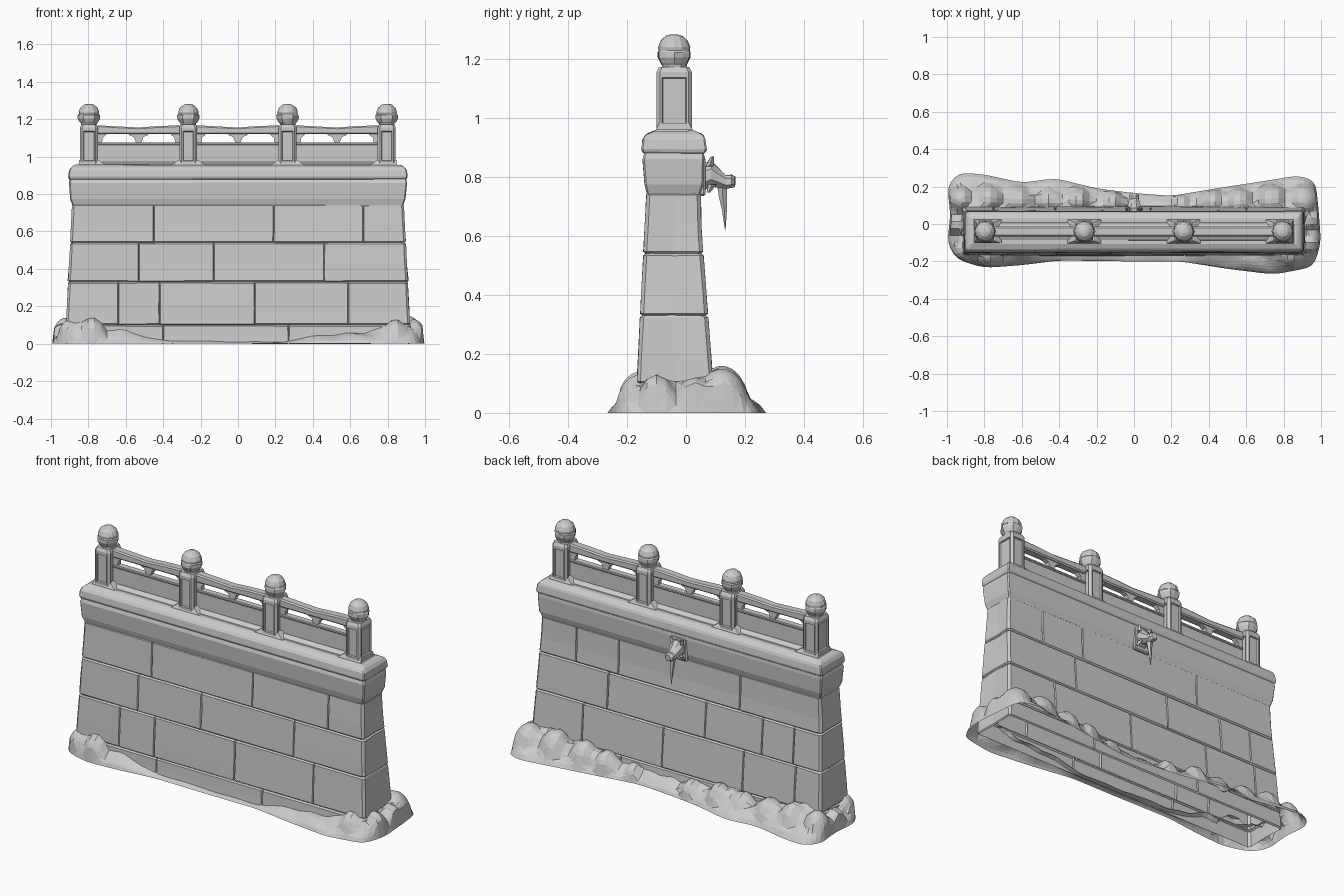
import bpy, bmesh, math, random
from mathutils import Vector, noise

random.seed(4)
if "Cube" in bpy.data.objects:
    bpy.data.objects.remove(bpy.data.objects["Cube"])

stone = bpy.data.materials.new("pale_grey_stone")
stone.use_nodes = True
GREY = (0.6, 0.6, 0.6, 1)
stone.diffuse_color = GREY
stone.node_tree.nodes["Principled BSDF"].inputs["Base Color"].default_value = GREY


def finish(name, bm, bevel=0, jitter=0):
    for v in bm.verts:
        v.co += Vector([random.uniform(-jitter, jitter) for _ in range(3)])
    bmesh.ops.recalc_face_normals(bm, faces=bm.faces)
    mesh = bpy.data.meshes.new(name)
    bm.to_mesh(mesh)
    bm.free()
    mesh.materials.append(stone)
    ob = bpy.data.objects.new(name, mesh)
    bpy.context.collection.objects.link(ob)
    if bevel:
        mod = ob.modifiers.new("edge_wear", "BEVEL")
        mod.width = bevel
        mod.segments = 1
        mod.limit_method = "ANGLE"


def loft(bm, rings, caps=True):
    loops = [[bm.verts.new(p) for p in ring] for ring in rings]
    n = len(loops[0])
    for a, b in zip(loops, loops[1:]):
        for i in range(n):
            j = (i + 1) % n
            bm.faces.new((a[i], a[j], b[j], b[i]))
    if caps:
        bm.faces.new(loops[0])
        bm.faces.new(loops[-1])


def rect(x0, x1, y0, y1, z):
    return [(x0, y0, z), (x1, y0, z), (x1, y1, z), (x0, y1, z)]


def box(bm, x0, x1, y0, y1, z0, z1):
    loft(bm, [rect(x0, x1, y0, y1, z0), rect(x0, x1, y0, y1, z1)])


def prism(bm, points, y0, y1):
    loft(bm, [[(x, y, z) for x, z in points] for y in (y0, y1)])


def wall_ring(z, front, back, sink, lump):
    """Outline of the hollow battered wall, notched at the upright joints."""
    t = z / 0.75
    h = 0.925 - 0.038 * t - sink
    f = -0.172 + 0.038 * t + sink
    b = 0.1 - 0.05 * min(1, t * 1.15) - sink
    notch, gap, c = 0.009 - sink, 0.004, 0.012
    ring = [(c - h, f, z)]
    for x in front:
        ring += [(x - gap, f, z), (x, f + notch, z), (x + gap, f, z)]
    ring += [(h - c, f, z), (h, f + c, z), (h + lump, -0.035, z), (h, b - c, z), (h - c, b, z)]
    for x in reversed(back):
        ring += [(x + gap, b, z), (x, b - notch, z), (x - gap, b, z)]
    return ring + [(c - h, b, z), (-h, b - c, z), (-h - lump, -0.035, z), (-h, f + c, z)]


# Stone courses: joints on the front and on the back
courses = [
    (0.0, 0.1, [-0.4, 0.27], [-0.35, 0.35]),
    (0.1, 0.33, [-0.64, -0.42, 0.09, 0.59], [-0.75, -0.42, 0.09, 0.6]),
    (0.33, 0.54, [-0.53, -0.13, 0.46], [-0.73, -0.53, -0.17, 0.45]),
    (0.54, 0.745, [-0.45, 0.19, 0.67], [-0.38, 0.39, 0.66]),
]
for number, (z0, z1, front, back) in enumerate(courses):
    bm = bmesh.new()
    levels = [(z0, 0.008), (z0 + 0.007, 0), (z0 * 0.6 + z1 * 0.4, 0),
              (z1 - 0.007, 0), (z1, 0.008)]
    loft(bm, [wall_ring(z, front, back, sink, random.uniform(-0.008, 0.006))
              for z, sink in levels], caps=False)
    finish("stone_course_%d" % (number + 1), bm, 0, 0.001)

# Cornice band and coping slab
bm = bmesh.new()
loft(bm, [rect(-h, h, f, b, z) for h, f, b, z in (
    (0.882, -0.13, 0.046, 0.735), (0.897, -0.141, 0.058, 0.775),
    (0.903, -0.147, 0.063, 0.86), (0.898, -0.14, 0.06, 0.882))], caps=False)
finish("cornice_band", bm, 0.006, 0.002)
bm = bmesh.new()
loft(bm, [rect(-h, h, f, b, z) for h, f, b, z in (
    (0.897, -0.14, 0.06, 0.876), (0.907, -0.153, 0.071, 0.888),
    (0.903, -0.147, 0.067, 0.925), (0.893, -0.136, 0.058, 0.943),
    (0.872, -0.108, 0.03, 0.956))])
finish("coping_slab", bm, 0.005, 0.002)

# Balustrade posts with recessed panels on all four sides
POSTS = (-0.797, -0.266, 0.265, 0.795)
Y = -0.04
for n, px in enumerate(POSTS):
    bm = bmesh.new()
    c, hx, hy = 0.012, 0.048, 0.06
    outline = [(hx - c, -hy), (hx, -hy + c), (hx, hy - c), (hx - c, hy),
               (c - hx, hy), (-hx, hy - c), (-hx, c - hy), (c - hx, -hy)]
    loft(bm, [[(px + x * s, Y + y * s, z) for x, y in outline]
              for z, s in ((0.94, 1), (1.155, 1), (1.172, 0.85))])
    bmesh.ops.recalc_face_normals(bm, faces=bm.faces)
    sides = [f for f in bm.faces if f.calc_area() > 0.01 and abs(f.normal.z) < 0.1]
    bmesh.ops.inset_individual(bm, faces=sides, thickness=0.01)
    for f in sides:
        for v in f.verts:
            v.co.z += 0.03 if v.co.z < 1.05 else -0.012
    bmesh.ops.inset_individual(bm, faces=sides, thickness=0.004, depth=-0.008)
    finish("post_%d" % (n + 1), bm)

    # Sloping foot on either side of the post
    bm = bmesh.new()
    left = 0.07 if n == 0 else 0.1
    right = 0.07 if n == 3 else 0.1
    loft(bm, [rect(px - left, px + right, Y - 0.066, Y + 0.066, 0.945),
              rect(px - left + 0.015, px + right - 0.015, Y - 0.062, Y + 0.062, 0.96),
              rect(px - 0.052, px + 0.052, Y - 0.05, Y + 0.05, 0.982)])
    finish("post_foot_%d" % (n + 1), bm)

    # Carved bud finial with a collar
    bm = bmesh.new()
    rings = []
    for r, z in ((0.04, 1.165), (0.042, 1.178), (0.051, 1.186), (0.06, 1.205),
                 (0.06, 1.222), (0.053, 1.228), (0.054, 1.24), (0.046, 1.261),
                 (0.028, 1.277), (0.01, 1.282)):
        lobed = 0.005 if 1.18 < z < 1.225 else 0
        rings.append([(px + (r - lobed * (i % 2)) * math.cos(i * math.pi / 6),
                       Y + (r - lobed * (i % 2)) * math.sin(i * math.pi / 6), z)
                      for i in range(12)])
    loft(bm, rings)
    finish("finial_%d" % (n + 1), bm, 0, 0.001)

# Balustrade bays: sill, panel, rails and pierced brackets
bracket = [(-0.055, 1.13), (-0.05, 1.115), (-0.025, 1.105), (-0.012, 1.07)]
bracket += [(-x, z) for x, z in reversed(bracket)]
corner = [(0, 1.13), (0, 1.07), (0.03, 1.075), (0.033, 1.1), (0.05, 1.116), (0.06, 1.13)]
for n, (a, b) in enumerate(zip(POSTS, POSTS[1:])):
    a, b = a + 0.04, b - 0.04
    mid = (a + b) / 2
    bm = bmesh.new()
    box(bm, a, b, Y - 0.014, Y + 0.014, 0.95, 1.07)
    finish("bay_panel_%d" % (n + 1), bm)
    bm = bmesh.new()
    box(bm, a, b, Y - 0.02, Y + 0.02, 1.062, 1.077)
    finish("middle_rail_%d" % (n + 1), bm, 0.004)
    bm = bmesh.new()
    prism(bm, [(a, 1.12), (b, 1.12), (b, 1.168), (mid + 0.1, 1.163),
               (mid, 1.156), (mid - 0.1, 1.161), (a, 1.168)], Y - 0.026, Y + 0.026)
    finish("top_rail_%d" % (n + 1), bm, 0.007)
    bm = bmesh.new()
    loft(bm, [rect(a, b, Y - w, Y + w, z) for w, z in ((0.05, 0.95), (0.045, 0.96), (0.02, 0.972))])
    finish("sill_%d" % (n + 1), bm)
    bm = bmesh.new()
    prism(bm, [(mid + x, z) for x, z in bracket], Y - 0.014, Y + 0.014)
    prism(bm, [(a + x, z) for x, z in corner], Y - 0.014, Y + 0.014)
    prism(bm, [(b - x, z) for x, z in corner], Y - 0.014, Y + 0.014)
    finish("pierced_brackets_%d" % (n + 1), bm)

# Beast head water spout on the back
bm = bmesh.new()
box(bm, -0.05, 0.05, 0.035, 0.066, 0.735, 0.865)
finish("spout_plate", bm, 0.006)
bm = bmesh.new()
loft(bm, [[(w * math.cos(t), y, z + h * math.sin(t))
           for t in [i * math.pi / 4 + math.pi / 8 for i in range(8)]]
          for y, z, w, h in ((0.06, 0.8, 0.038, 0.05), (0.085, 0.81, 0.042, 0.046),
                             (0.11, 0.795, 0.034, 0.036), (0.135, 0.782, 0.027, 0.026),
                             (0.155, 0.784, 0.029, 0.024), (0.166, 0.782, 0.018, 0.018))])
for s in (-1, 1):
    for x, y, z, tip in ((0.028, 0.08, 0.835, (0.038, 0.088, 0.868)),
                         (0.03, 0.09, 0.775, (0.042, 0.075, 0.748))):
        loft(bm, [[(s * (cx + r * i), cy + r * j, cz) for i, j in ((-1, 0), (0, -1), (1, 0), (0, 1))]
                  for cx, cy, cz, r in ((x, y, z, 0.015), (*tip, 0.006))])
finish("spout_head", bm, 0, 0.002)
bm = bmesh.new()
loft(bm, [[(r * math.cos(i * 1.2566), y + r * math.sin(i * 1.2566), z) for i in range(5)]
          for r, y, z in ((0.018, 0.122, 0.775), (0.014, 0.125, 0.73),
                          (0.009, 0.13, 0.69), (0.007, 0.131, 0.67), (0.001, 0.133, 0.62))])
finish("spout_icicle", bm)

# Earth skirt: outer ground line with the height where it meets the wall
ground = [(-1, -.1, .1), (-.95, -.19, .13), (-.8, -.235, .13), (-.6, -.22, .08),
          (-.4, -.195, .03), (0, -.2, .01), (.25, -.2, .015), (.5, -.24, .06),
          (.75, -.27, .09), (.96, -.23, .11), (1, -.1, .1), (.985, .1, .11),
          (.97, .23, .12), (.88, .26, .12), (.7, .23, .11), (.5, .2, .09),
          (.2, .15, .07), (0, .165, .07), (-.2, .19, .08), (-.42, .245, .1),
          (-.6, .22, .1), (-.8, .265, .12), (-.94, .275, .11), (-1, .2, .1), (-.98, .05, .09)]
# Stones pushing up through the skirt: x, y, radius, top height
heap = [(.94, -.1, .07, .13), (.94, .03, .08, .12), (.9, .12, .1, .15), (.74, .12, .1, .16),
        (.56, .11, .09, .14), (.42, .11, .08, .12), (.25, .1, .06, .09), (-.12, .11, .07, .1),
        (-.3, .12, .08, .13), (-.45, .12, .08, .12), (-.62, .12, .09, .13), (-.78, .13, .09, .15),
        (-.92, .13, .08, .14), (-.94, 0, .07, .11), (-.9, -.14, .07, .13), (-.78, -.16, .08, .14),
        (.84, -.16, .08, .13)]
points = []
for p, q in zip(ground, ground[1:] + ground[:1]):
    steps = max(1, round((Vector(q[:2]) - Vector(p[:2])).length / 0.035))
    points += [Vector(p).lerp(Vector(q), i / steps) for i in range(steps)]
for _ in range(2):
    points = [(points[i - 1] + p * 2 + points[(i + 1) % len(points)]) / 4
              for i, p in enumerate(points)]
steps = (0, 0.1, 0.22, 0.36, 0.5, 0.64, 0.8, 1)
rings = [[] for _ in steps]
for p in points:
    inner = Vector((max(-0.905, min(0.905, p.x)), max(-0.15, min(0.08, p.y))))
    for ring, t in zip(rings, steps):
        xy = p.xy.lerp(inner, t)
        z = p.z * t ** 0.65 * (1 + 0.5 * noise.noise(Vector((xy.x * 9, xy.y * 9, 3))))
        for x, y, r, top in heap:
            d = ((xy.x - x) ** 2 + (xy.y - y) ** 2) / r ** 2
            if d < 1 and t > 0:
                z = max(z, top * math.sqrt(1 - d))
        ring.append((xy.x, xy.y, z))
bm = bmesh.new()
loft(bm, rings, caps=False)
bmesh.ops.triangulate(bm, faces=bm.faces)
finish("earth_skirt", bm)
